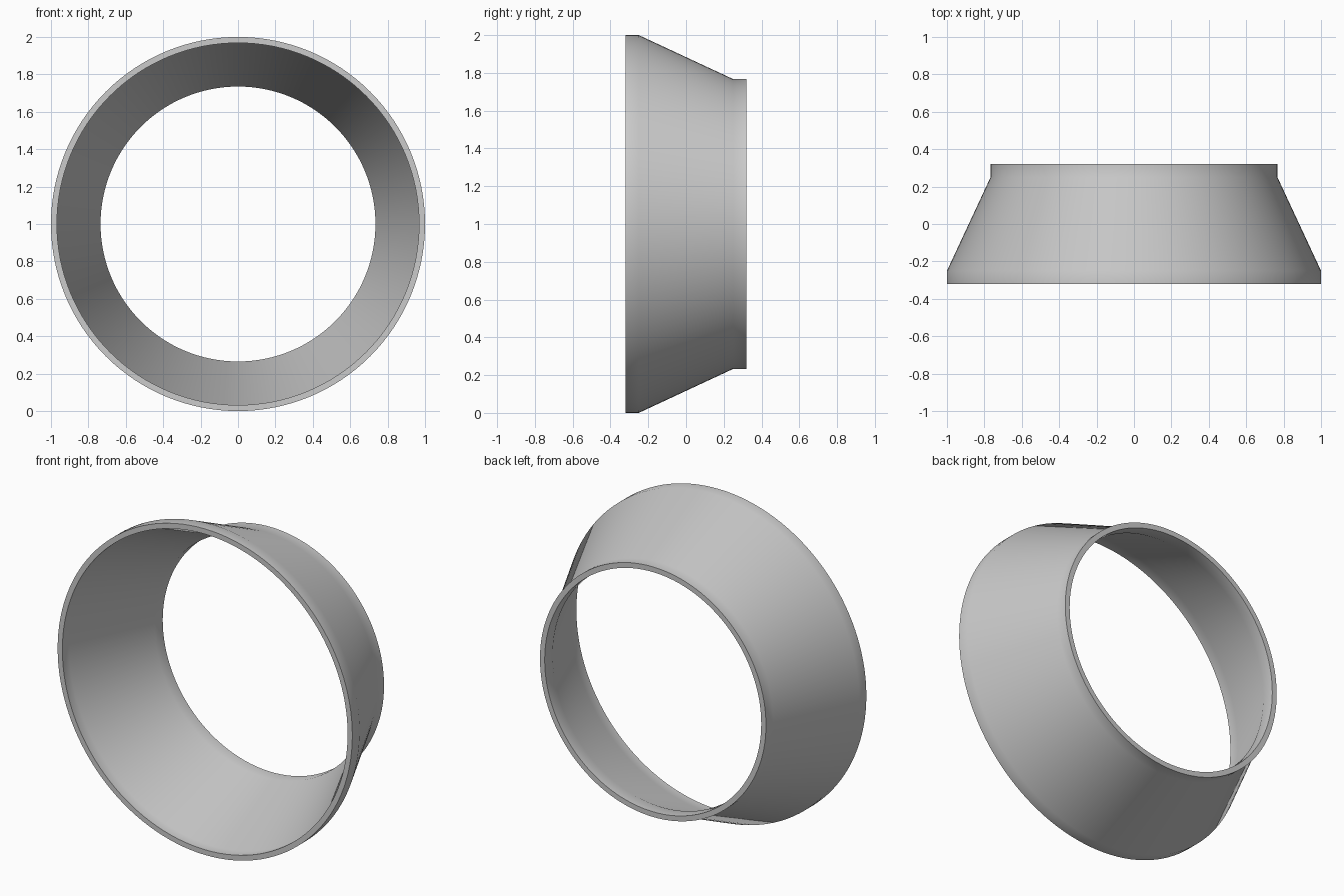
import bpy
import bmesh
import math

if "Cube" in bpy.data.objects:
    bpy.data.objects.remove(bpy.data.objects["Cube"])

SEGMENTS = 128

# Closed wall section as (radius, y): outer skin front to back, inner skin back to front
SECTION = [
    (1.0, -0.32), (1.0, -0.25), (0.767, 0.25), (0.767, 0.32),
    (0.735, 0.32), (0.735, 0.243), (0.968, -0.257), (0.968, -0.32),
]

grey = bpy.data.materials.new("plain_grey")
grey.diffuse_color = (0.6, 0.6, 0.6, 1.0)
grey.use_nodes = True
grey.node_tree.nodes["Principled BSDF"].inputs["Base Color"].default_value = grey.diffuse_color

# Revolve the section around the y axis, centred at z = 1
bm = bmesh.new()
rings = []
for i in range(SEGMENTS):
    a = 2 * math.pi * i / SEGMENTS
    rings.append([bm.verts.new((r * math.cos(a), y, 1 + r * math.sin(a)))
                  for r, y in SECTION])
n = len(SECTION)
for i in range(SEGMENTS):
    here, after = rings[i], rings[(i + 1) % SEGMENTS]
    for j in range(n):
        k = (j + 1) % n
        bm.faces.new((here[j], here[k], after[k], after[j]))
bmesh.ops.recalc_face_normals(bm, faces=bm.faces)

mesh = bpy.data.meshes.new("reducer_ring")
bm.to_mesh(mesh)
bm.free()
mesh.materials.append(grey)
ring = bpy.data.objects.new("reducer_ring", mesh)
bpy.context.collection.objects.link(ring)

# Smooth walls with crisp rims
bpy.context.view_layer.objects.active = ring
ring.select_set(True)
bpy.ops.object.shade_smooth_by_angle(angle=math.radians(30))
